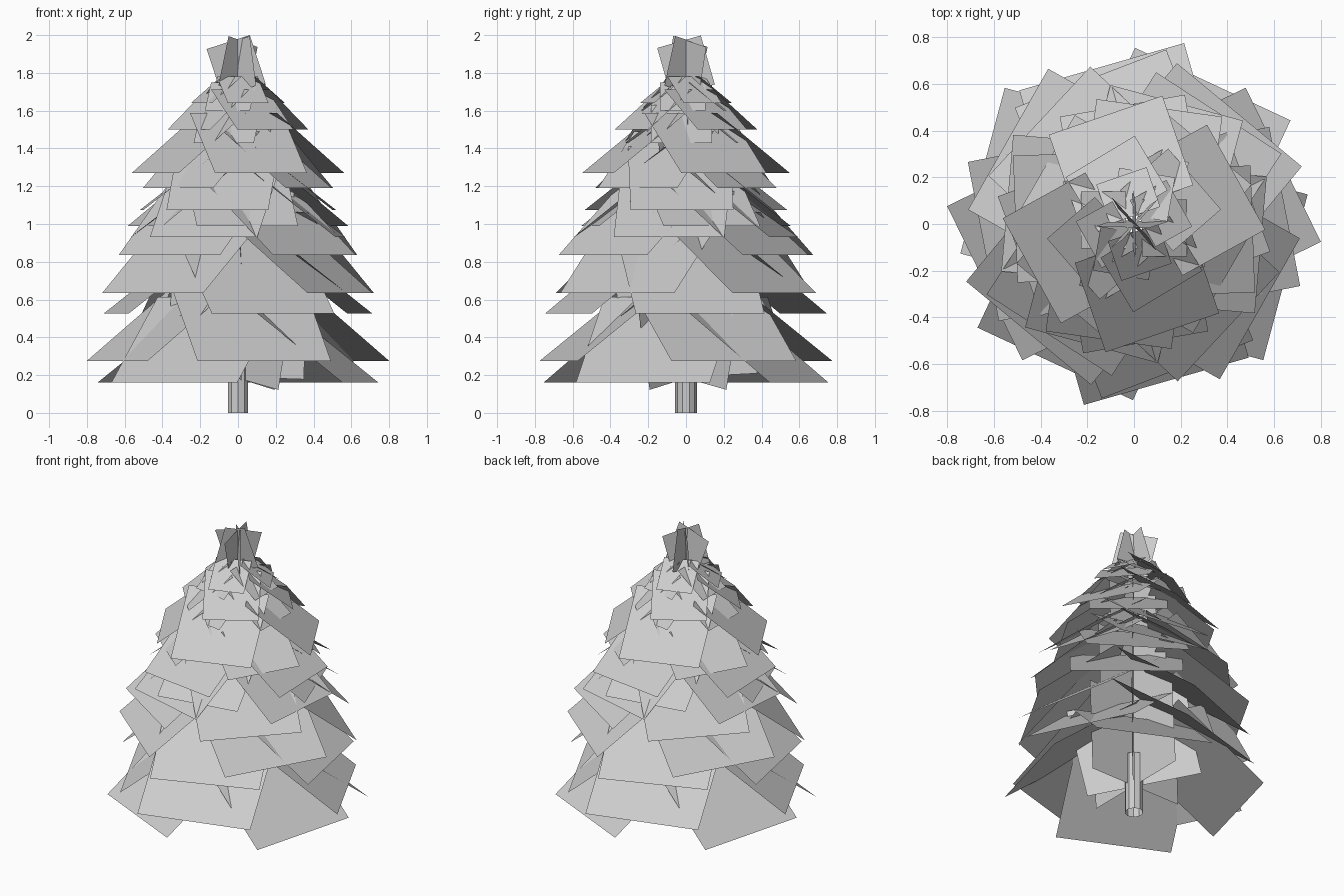
import bpy, math
from mathutils import Matrix, Vector

if "Cube" in bpy.data.objects:
    bpy.data.objects.remove(bpy.data.objects["Cube"])


def mesh_object(name, verts, faces):
    me = bpy.data.meshes.new(name)
    me.from_pydata(verts, [], faces)
    ob = bpy.data.objects.new(name, me)
    bpy.context.collection.objects.link(ob)
    return ob


def card(verts, faces, angle, dist, left, right, z, length, slope):
    """Square foliage card: level outer edge, rising towards the trunk."""
    a, s = math.radians(angle), math.radians(slope)
    n = Vector((math.cos(a), math.sin(a), 0))
    t = Vector((-math.sin(a), math.cos(a), 0))
    rise = Vector((0, 0, length * math.sin(s))) - n * length * math.cos(s)
    p, q = n * dist + t * left, n * dist + t * right
    p.z = q.z = z
    b = len(verts)
    verts += [p, q, q + rise, p + rise]
    faces.append((b, b + 1, b + 2, b + 3))


def upright(verts, faces, angle, half_w, half_h, z, roll=0, lean=0, x=0):
    """Upright card through the trunk axis."""
    m = (Matrix.Translation((x, 0, z))
         @ Matrix.Rotation(math.radians(angle), 4, 'Z')
         @ Matrix.Rotation(math.radians(lean), 4, 'X')
         @ Matrix.Rotation(math.radians(roll), 4, 'Y'))
    b = len(verts)
    verts += [m @ Vector((u * half_w, 0, w * half_h))
              for u, w in ((-1, -1), (1, -1), (1, 1), (-1, 1))]
    faces.append((b, b + 1, b + 2, b + 3))


# trunk
bpy.ops.mesh.primitive_cylinder_add(vertices=10, radius=0.057, depth=0.4,
                                    end_fill_type='NOTHING', location=(0, 0, 0.2))
bpy.context.object.name = "trunk"
bpy.ops.object.shade_smooth_by_angle()

# foliage layers: outer edge height, scale, turn
layers = [
    (0.16, 1.0, -15), (0.275, 1.0, 26),
    (0.525, 0.945, -69), (0.635, 0.945, -29.6),
    (0.835, 0.87, 57), (0.93, 0.80, -5),
    (0.99, 0.74, 20), (1.075, 0.74, 2),
    (1.19, 0.66, -30), (1.27, 0.70, 29),
    (1.43, 0.44, 0), (1.50, 0.47, 41),
    (1.60, 0.33, 0), (1.64, 0.31, 29),
]
for i, (z, s, turn) in enumerate(layers):
    v, f = [], []
    for a in (turn, turn + 80, turn + 180, turn + 260):
        card(v, f, a, 0.686 * s, -0.42 * s, 0.315 * s, z, 0.735 * s, 38)
    mesh_object(f"branch_layer_{i + 1}", v, f)

# crossed upright cards filling the core
for name, z, w, h in (("lower_core_cards", 0.50, 0.36, 0.31),
                      ("middle_core_cards", 0.95, 0.29, 0.29),
                      ("upper_core_cards", 1.36, 0.20, 0.22)):
    v, f = [], []
    for k, roll in enumerate((2, 12, -3, -12)):
        upright(v, f, k * 45 + 3, w, h, z, roll)
    mesh_object(name, v, f)

# crossed upright cards at the tip
v, f = [], []
for angle, roll, lean, x in ((0, -18, 6, -0.01), (90, -16, 3, 0),
                             (48, 14, 3, 0), (132, 14, 3, 0)):
    upright(v, f, angle, 0.12, 0.135, 1.83, roll, lean, x)
top = max(p.z for p in v)
v = [p + Vector((0, 0, 2.0 - top)) for p in v]
mesh_object("tree_tip", v, f)
